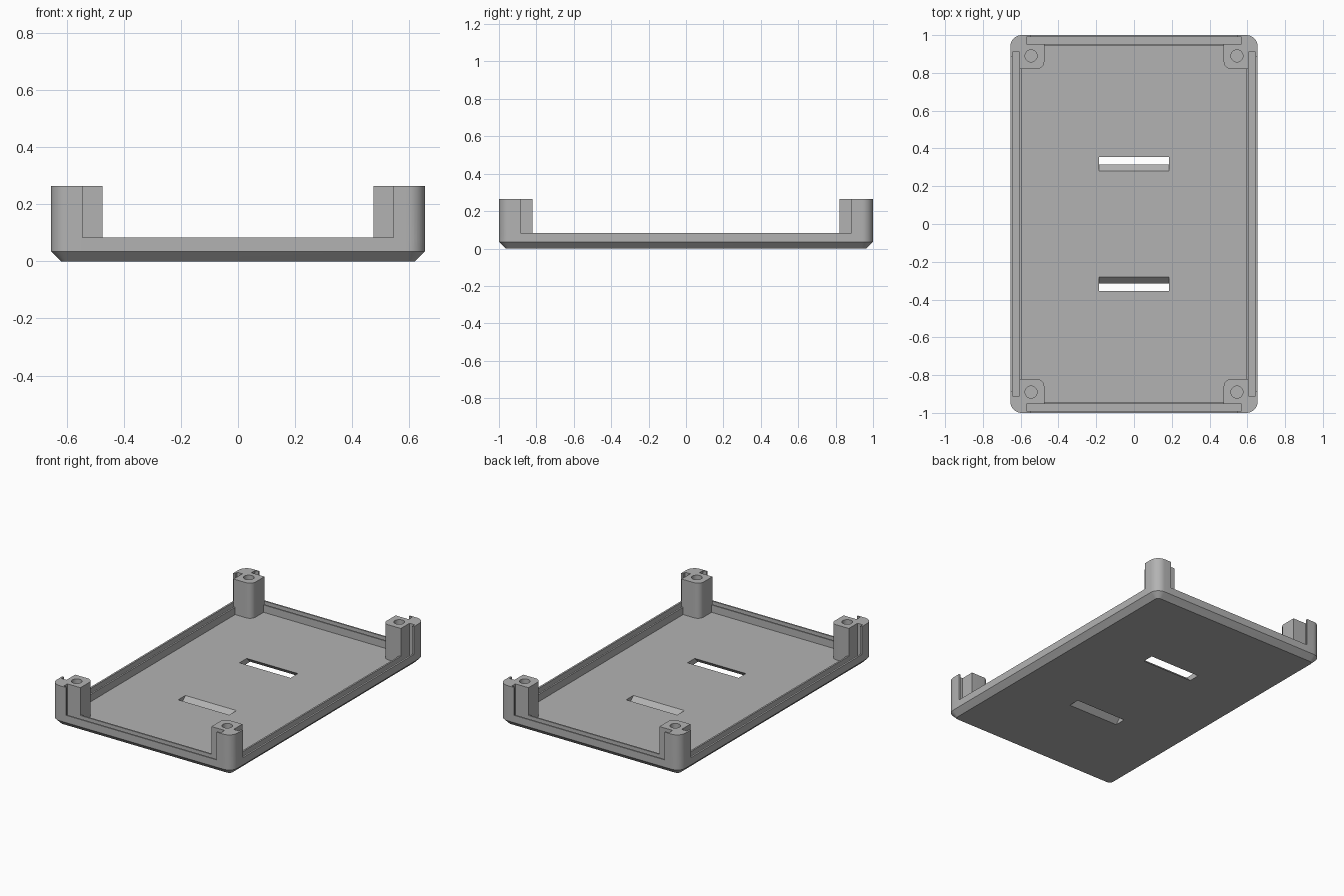
import bpy, bmesh, math

cube = bpy.data.objects.get("Cube")
if cube:
    bpy.data.objects.remove(cube)

W, L, R = 0.655, 1.0, 0.06          # half width, half length, corner radius
FLOOR, RIM, TOP = 0.035, 0.083, 0.265

grey = bpy.data.materials.new("plain grey")
grey.use_nodes = True
grey.diffuse_color = (0.45, 0.45, 0.45, 1)
grey.node_tree.nodes["Principled BSDF"].inputs["Base Color"].default_value = grey.diffuse_color


def arc(cx, cy, r, start, steps=8):
    """Quarter turn, counter-clockwise from the start angle in degrees."""
    angles = [math.radians(start + 90 * i / steps) for i in range(steps + 1)]
    return [(cx + r * math.cos(a), cy + r * math.sin(a)) for a in angles]


def rounded_rect(hx, hy, r):
    corners = [(1, 1, 0), (-1, 1, 90), (-1, -1, 180), (1, -1, 270)]
    return [p for sx, sy, a in corners for p in arc(sx * (hx - r), sy * (hy - r), r, a)]


def loft(name, layers):
    """Solid through outlines with equal point counts, given as (z, outline)."""
    bm = bmesh.new()
    rings = [[bm.verts.new((x, y, z)) for x, y in pts] for z, pts in layers]
    n = len(rings[0])
    bm.faces.new(rings[0][::-1])
    bm.faces.new(rings[-1])
    for a, b in zip(rings, rings[1:]):
        for i in range(n):
            j = (i + 1) % n
            bm.faces.new((a[i], a[j], b[j], b[i]))
    bmesh.ops.recalc_face_normals(bm, faces=bm.faces)
    mesh = bpy.data.meshes.new(name)
    bm.to_mesh(mesh)
    bm.free()
    mesh.materials.append(grey)
    obj = bpy.data.objects.new(name, mesh)
    bpy.context.collection.objects.link(obj)
    return obj


def rect(x0, x1, y0, y1):
    return [(x0, y0), (x1, y0), (x1, y1), (x0, y1)]


def combine(target, tool, operation):
    """Apply a boolean and discard the helper solid."""
    tool.hide_render = True
    mod = target.modifiers.new("Boolean", 'BOOLEAN')
    mod.operation, mod.solver, mod.object = operation, 'EXACT', tool
    bpy.context.view_layer.objects.active = target
    bpy.ops.object.modifier_apply(modifier=mod.name)
    bpy.data.objects.remove(tool)


# Tray with a chamfered underside
c = 0.035
outer = rounded_rect(W, L, R)
tray = loft("tray", [(0, rounded_rect(W - c, L - c, R - c)), (c, outer), (RIM, outer)])
cavity = loft("cavity", [(FLOOR, rect(-0.595, 0.595, -0.943, 0.943)),
                         (0.2, rect(-0.595, 0.595, -0.943, 0.943))])
combine(tray, cavity, 'DIFFERENCE')

# Panel grooves along the rim
for s in (-1, 1):
    xs = sorted((s * 0.606, s * 0.643))
    ys = sorted((s * 0.953, s * 0.99))
    for box in (rect(*xs, -0.91, 0.91), rect(-0.57, 0.57, *ys)):
        combine(tray, loft("groove", [(0.05, box), (0.2, box)]), 'DIFFERENCE')

# Slanted strap slots: 45 degrees, leaning outward towards the bottom
for s in (-1, 1):
    def slot_at(z):
        shift = FLOOR - z
        return rect(-0.185, 0.185, *sorted((s * (0.28 + shift), s * (0.355 + shift))))
    combine(tray, loft("slot", [(-0.02, slot_at(-0.02)), (0.06, slot_at(0.06))]), 'DIFFERENCE')

# Corner posts with panel notches and screw holes
post = [(0.606, 0.82), (0.606, 0.91), (0.643, 0.91), (0.643, 0.885), (W, 0.885)]
post += arc(W - R, L - R, R, 0)
post += [(0.545, L), (0.545, 0.99), (0.57, 0.99), (0.57, 0.953), (0.475, 0.953)]
post += arc(0.515, 0.86, 0.04, 180)
for sx in (-1, 1):
    for sy in (-1, 1):
        outline = [(sx * x, sy * y) for x, y in post]
        base = 0.04 if FLOOR > 0.04 else FLOOR
        combine(tray, loft("post", [(base, outline), (TOP, outline)]), 'UNION')
        hole = [(sx * 0.545 + 0.032 * math.cos(i * math.tau / 32),
                 sy * 0.89 + 0.032 * math.sin(i * math.tau / 32)) for i in range(32)]
        combine(tray, loft("screw_hole", [(0.06, hole), (0.3, hole)]), 'DIFFERENCE')

# Smooth the rounded corners, keep the edges sharp
bpy.ops.object.select_all(action='DESELECT')
tray.select_set(True)
bpy.context.view_layer.objects.active = tray
bpy.ops.object.shade_smooth_by_angle(angle=math.radians(25))
